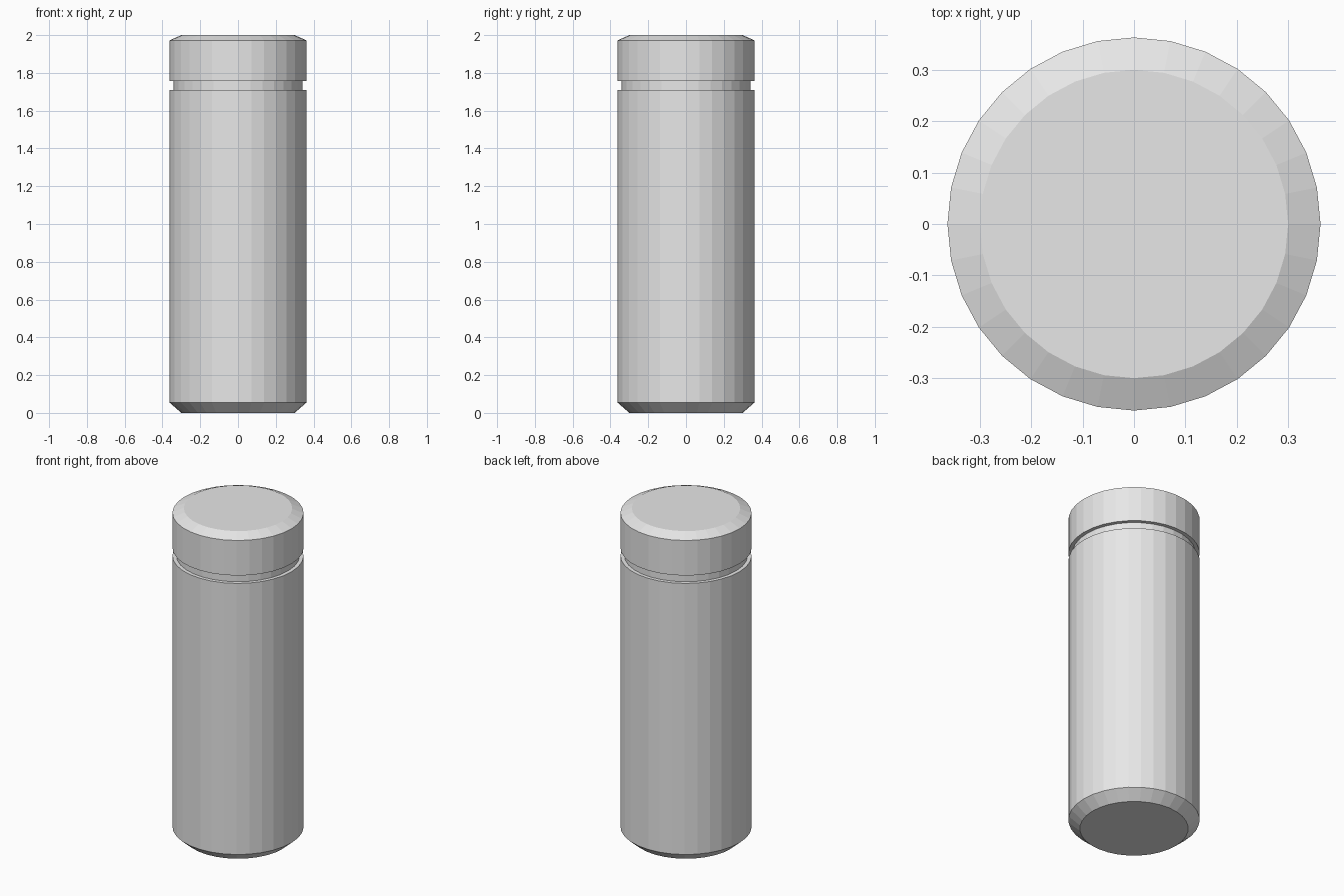
import bpy
import bmesh
from math import cos, sin, tau

cube = bpy.data.objects.get("Cube")
if cube:
    bpy.data.objects.remove(cube, do_unlink=True)

SIDES = 32
BODY, GROOVE, END = 0.363, 0.341, 0.3

# Radius and height up the pin: chamfer, body, groove, head, chamfer
PROFILE = [(END, 0), (BODY, 0.055), (BODY, 1.71), (GROOVE, 1.71),
           (GROOVE, 1.758), (BODY, 1.758), (BODY, 1.972), (END, 2)]

# Plain grey metal
grey = bpy.data.materials.new("light grey")
grey.use_nodes = True
grey.diffuse_color = (0.8, 0.8, 0.8, 1)
grey.node_tree.nodes["Principled BSDF"].inputs["Base Color"].default_value = grey.diffuse_color


def lathe(name, profile, material):
    """Turn a profile around z into a closed flat-shaded solid."""
    bm = bmesh.new()
    rings = [[bm.verts.new((r * cos(tau * i / SIDES), r * sin(tau * i / SIDES), z))
              for i in range(SIDES)] for r, z in profile]
    for low, high in zip(rings, rings[1:]):
        for i in range(SIDES):
            j = (i + 1) % SIDES
            bm.faces.new((low[i], low[j], high[j], high[i]))
    bm.faces.new(rings[0][::-1])
    bm.faces.new(rings[-1])
    bmesh.ops.recalc_face_normals(bm, faces=bm.faces)
    mesh = bpy.data.meshes.new(name)
    bm.to_mesh(mesh)
    bm.free()
    mesh.materials.append(material)
    obj = bpy.data.objects.new(name, mesh)
    bpy.context.collection.objects.link(obj)
    return obj


# Grooved pin with chamfered ends
lathe("grooved_pin", PROFILE, grey)
